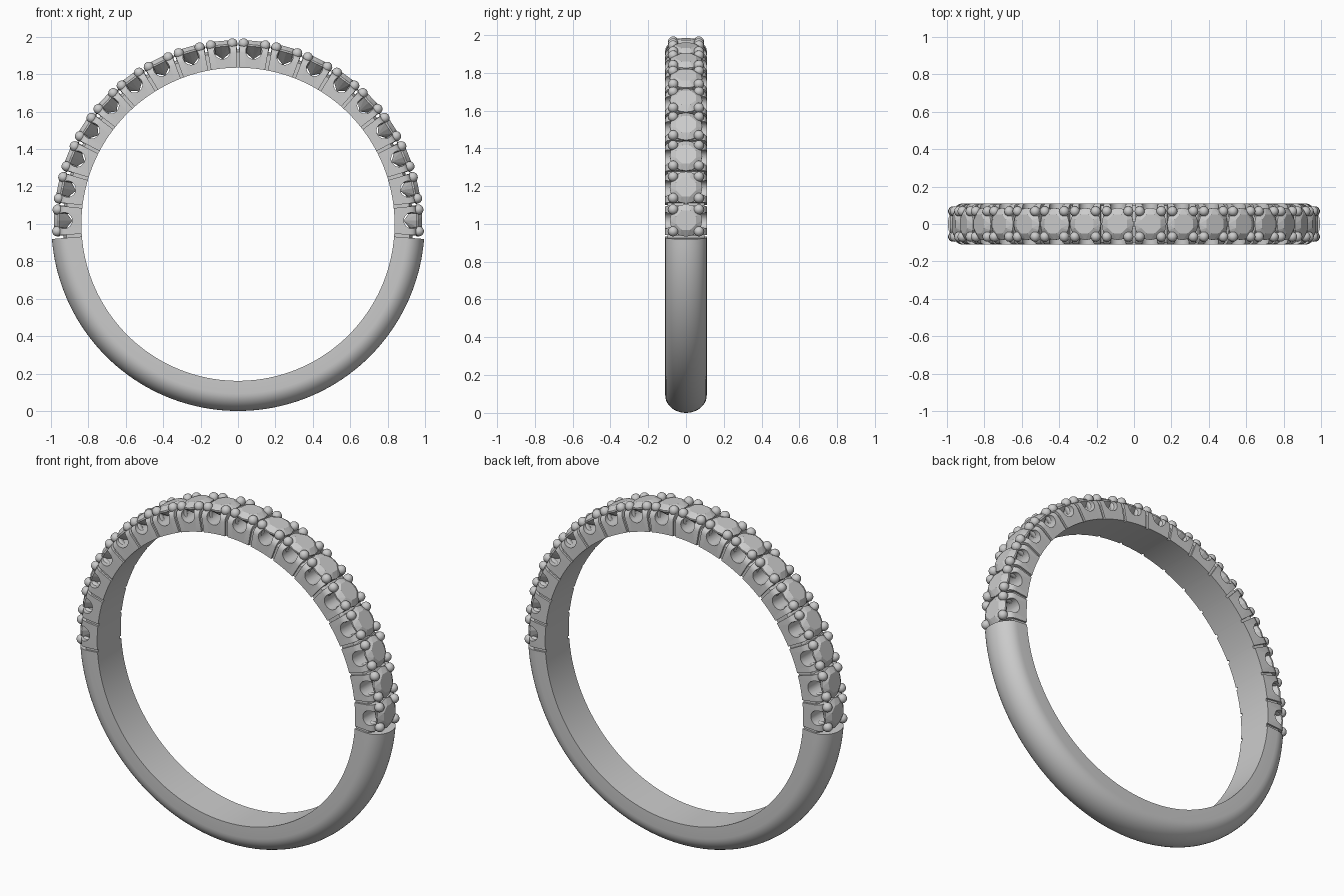
import bpy, bmesh
from math import sin, cos, pi, radians
from mathutils import Matrix, Vector

if "Cube" in bpy.data.objects:
    bpy.data.objects.remove(bpy.data.objects["Cube"])

ZC = 0.998          # height of the ring centre
R_IN = 0.837        # finger hole radius
N = 18              # set stones
PITCH = radians(188) / N
HALF = PITCH * N / 2


def add(name, bm, smooth=True):
    bmesh.ops.recalc_face_normals(bm, faces=bm.faces)
    me = bpy.data.meshes.new(name)
    bm.to_mesh(me)
    bm.free()
    ob = bpy.data.objects.new(name, me)
    bpy.context.collection.objects.link(ob)
    ob.location.z = ZC
    if smooth:
        smooth_by_angle(ob)
    return ob


def smooth_by_angle(ob):
    bpy.ops.object.select_all(action='DESELECT')
    ob.select_set(True)
    bpy.context.view_layer.objects.active = ob
    bpy.ops.object.shade_smooth_by_angle(angle=radians(35))


def sweep(bm, profile, a0, a1, n):
    """Sweep a closed (y, radius) profile about the y axis; angle 0 is up."""
    rings = []
    for i in range(n + 1):
        a = a0 + (a1 - a0) * i / n
        rings.append([bm.verts.new((r * sin(a), y, r * cos(a))) for y, r in profile])
    k = len(profile)
    for p, q in zip(rings, rings[1:]):
        for j in range(k):
            bm.faces.new((p[j], p[(j + 1) % k], q[(j + 1) % k], q[j]))
    bm.faces.new(rings[0])
    bm.faces.new(rings[-1][::-1])


# Plain lower shank with a domed outside
dome = [(0.11 * cos(pi * i / 20), 0.905 + 0.093 * sin(pi * i / 20)) for i in range(21)]
bm = bmesh.new()
sweep(bm, [(-0.11, R_IN), (0.11, R_IN)] + dome, HALF + 0.009, 2 * pi - HALF - 0.009, 80)
add("shank", bm)

# Recessed links at the joints between settings
bm = bmesh.new()
for i in range(N + 1):
    a = -HALF + i * PITCH
    sweep(bm, [(-0.099, R_IN), (0.099, R_IN), (0.099, 0.92), (0.07, 0.935),
               (-0.07, 0.935), (-0.099, 0.92)], a - 0.011, a + 0.011, 2)
add("links", bm)

# One setting block at the top, scalloped through the sides
side = [(0.11, R_IN), (0.11, 0.918), (0.107, 0.935), (0.098, 0.948), (0.082, 0.956)]
bm = bmesh.new()
sweep(bm, side + [(-y, r) for y, r in reversed(side)], -PITCH / 2 + 0.009, PITCH / 2 - 0.009, 8)
block = add("setting", bm, False)

bm = bmesh.new()
bmesh.ops.create_cone(bm, cap_ends=True, segments=32, radius1=0.043, radius2=0.043, depth=0.4,
                      matrix=Matrix.Translation((0, 0, 0.93)) @ Matrix.Rotation(pi / 2, 4, 'X'))
cutter = add("scallop_cutter", bm, False)
cutter.hide_render = True
mod = block.modifiers.new("scallop", 'BOOLEAN')
mod.object = cutter
mod.operation = 'DIFFERENCE'
mod.solver = 'EXACT'
bpy.context.view_layer.update()
block_mesh = bpy.data.meshes.new_from_object(
    block.evaluated_get(bpy.context.evaluated_depsgraph_get()))
block.modifiers.clear()
block.data = block_mesh
bpy.data.objects.remove(cutter)
smooth_by_angle(block)

# Faceted round stone: table, crown, girdle, pavilion
bm = bmesh.new()
levels = [(8, 0.056, 0.984), (16, 0.086, 0.963), (16, 0.086, 0.954)]
pts = [Vector((r * cos(2 * pi * (i + 0.5 * (n == 8)) / n),
               r * sin(2 * pi * (i + 0.5 * (n == 8)) / n), z))
       for n, r, z in levels for i in range(n)] + [Vector((0, 0, 0.885))]
bmesh.ops.convex_hull(bm, input=[bm.verts.new(p) for p in pts])
stone = add("stone", bm, False)

# Four prongs with ball tips
bm = bmesh.new()
for sx in (-1, 1):
    for sy in (-1, 1):
        x, y = sx * 0.058, sy * 0.068
        bmesh.ops.create_uvsphere(bm, u_segments=16, v_segments=10, radius=0.027,
                                  matrix=Matrix.Translation((x, y, 0.966)))
        bmesh.ops.create_cone(bm, cap_ends=True, segments=14, radius1=0.022, radius2=0.022,
                              depth=0.07, matrix=Matrix.Translation((x, y, 0.93)))
prongs = add("prongs", bm)

# Repeat the setting, stone and prongs around the upper arc
for src in (block, stone, prongs):
    for i in range(N):
        ob = src if i == 0 else src.copy()
        if i:
            bpy.context.collection.objects.link(ob)
        ob.rotation_euler.y = -HALF + (i + 0.5) * PITCH
